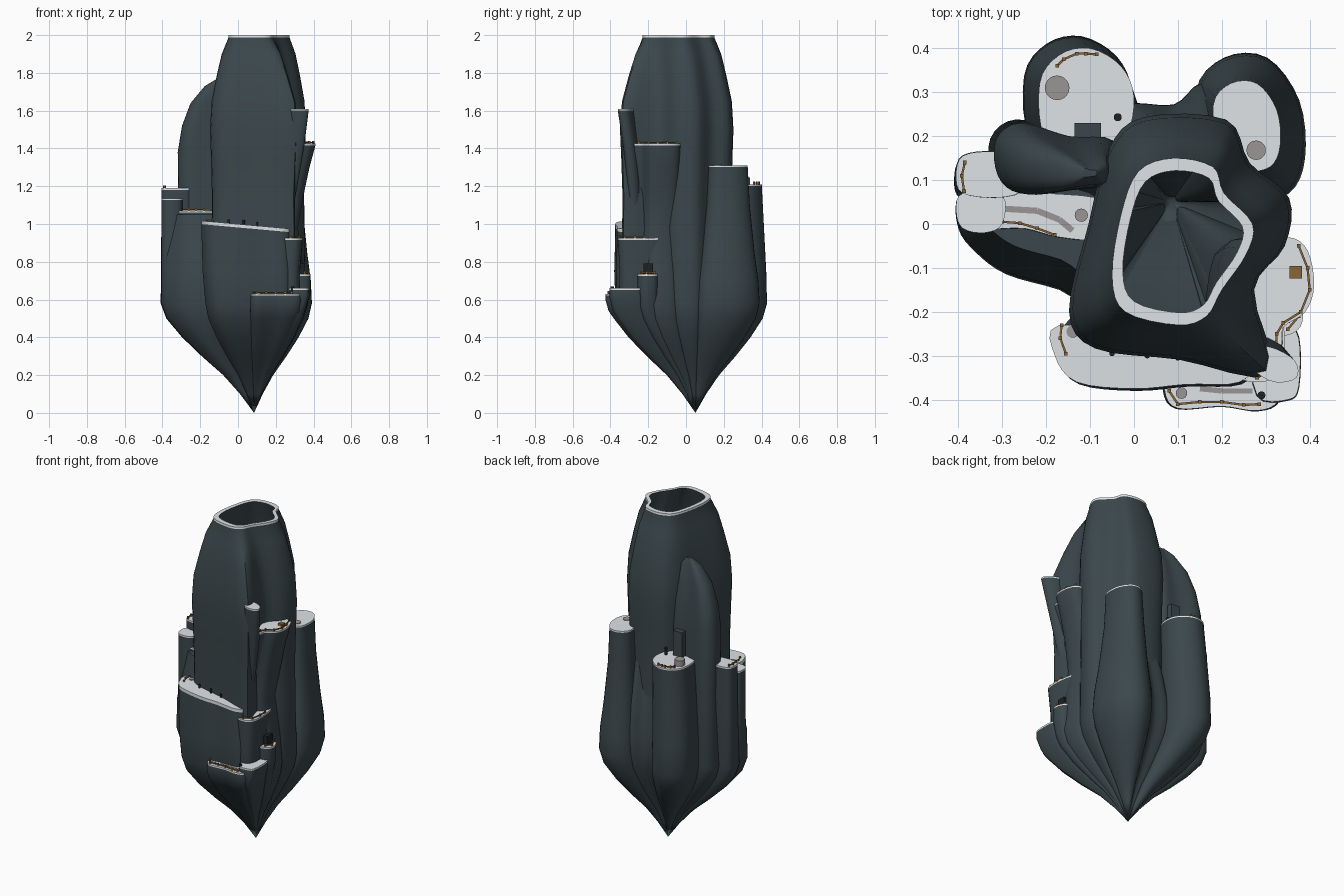
import bpy, bmesh, math
from mathutils import Vector

if "Cube" in bpy.data.objects:
    bpy.data.objects.remove(bpy.data.objects["Cube"])

TIP = Vector((0.085, 0.05, 0))
# how far the outline still is from the tip, below the belly
TAPER = [(0.50, .94), (0.40, .77), (0.30, .56), (0.20, .33), (0.10, .15)]


def material(name, rgb):
    m = bpy.data.materials.new(name)
    m.diffuse_color = (*rgb, 1)
    m.use_nodes = True
    m.node_tree.nodes["Principled BSDF"].inputs["Base Color"].default_value = m.diffuse_color
    return m


ROCK = material("slate rock", (0.044, 0.064, 0.072))
SNOW = material("pale cap", (0.80, 0.84, 0.87))
WOOD = material("brown wood", (0.25, 0.13, 0.04))
GREY = material("stone grey", (0.32, 0.30, 0.30))
DARK = material("near black", (0.012, 0.015, 0.018))


def finish(name, bm, mats, angle=None):
    bmesh.ops.recalc_face_normals(bm, faces=bm.faces)
    me = bpy.data.meshes.new(name)
    bm.to_mesh(me)
    bm.free()
    for m in mats:
        me.materials.append(m)
    ob = bpy.data.objects.new(name, me)
    bpy.context.collection.objects.link(ob)
    if angle:
        bpy.ops.object.select_all(action='DESELECT')
        ob.select_set(True)
        bpy.context.view_layer.objects.active = ob
        bpy.ops.object.shade_smooth_by_angle(angle=math.radians(angle))
    return ob


def smooth_loop(pts, k=4):
    """Closed Catmull-Rom curve through the outline points."""
    p = [Vector(q) for q in pts]
    n, out = len(p), []
    for i in range(n):
        a, b, c, d = p[i - 1], p[i], p[(i + 1) % n], p[(i + 2) % n]
        for j in range(k):
            t = j / k
            out.append(0.5 * (2 * b + (c - a) * t + (2 * a - 5 * b + 4 * c - d) * t * t
                              + (3 * b - a - 3 * c + d) * t ** 3))
    return out


def centre(pts):
    return sum(pts, Vector((0, 0))) / len(pts)


def to_tip(ring):
    return [[TIP.lerp(Vector((v.x, v.y, 0)), f) + Vector((0, 0, z)) for v in ring] for z, f in TAPER]


def bridge(bm, r1, r2, mat=0):
    n = len(r1)
    for i in range(n):
        bm.faces.new((r1[i], r1[(i + 1) % n], r2[(i + 1) % n], r2[i])).material_index = mat


def fan(bm, ring, co):
    t = bm.verts.new(co)
    for i in range(len(ring)):
        bm.faces.new((ring[i - 1], ring[i], t))


def column(name, pts, secs, cap=.009, tilt=0):
    """Rock column: sections (z, scale, dx, dy) from the cap down to the belly, then to the tip."""
    loop = smooth_loop(pts)
    c = centre(loop)
    rings = []
    for i, (z, s, dx, dy) in enumerate(secs):
        ring = []
        for v in loop:
            q = c + (v - c) * s
            ring.append(Vector((q.x + dx, q.y + dy, z + (tilt * (v.x - c.x) if i == 0 else 0))))
        rings.append(ring)
        if i == 0 and cap:
            rings.append([v - Vector((0, 0, cap)) for v in ring])
    rings += to_tip(rings[-1])
    bm = bmesh.new()
    vr = [[bm.verts.new(v) for v in r] for r in rings]
    for i in range(len(vr) - 1):
        bridge(bm, vr[i], vr[i + 1], 1 if cap and i == 0 else 0)
    bm.faces.new(vr[0]).material_index = 1 if cap else 0
    fan(bm, vr[-1], TIP)
    finish(name, bm, [ROCK, SNOW], 40)


# hollow main tower: a small rim outline blends into a wide body outline
rim = smooth_loop([(.09, .15), (.18, .13), (.205, .07), (.27, 0), (.255, -.07), (.20, -.15),
                   (.165, -.21), (.10, -.23), (-.02, -.20), (-.05, -.12), (-.03, .02), (.01, .12)])
body = smooth_loop([(.02, .245), (.21, .24), (.265, .14), (.355, .06), (.345, -.05), (.275, -.15),
                    (.312, -.345), (.10, -.31), (-.09, -.285), (-.15, -.20), (-.105, 0), (-.06, .17)])
MIX = [(2.0, 0), (1.9, .36), (1.79, .62), (1.65, .9), (1.5, .98), (1.35, .93), (1.15, .88), (.9, .9), (.58, .97)]


def tower_rings(scale):
    out = []
    for z, m in MIX:
        ring = [a.lerp(b, m) for a, b in zip(rim, body)]
        c = centre(ring)
        out.append([(c + (v - c) * scale).to_3d() + Vector((0, 0, z)) for v in ring])
    return out + to_tip(out[-1])


bm = bmesh.new()
outer = [[bm.verts.new(v) for v in r] for r in tower_rings(1)]
inner = [[bm.verts.new(v) for v in r] for r in tower_rings(.85)]
lip = [bm.verts.new(v.co - Vector((0, 0, .012))) for v in outer[0]]
bridge(bm, inner[0], outer[0], 1)
bridge(bm, outer[0], lip, 1)
bridge(bm, lip, outer[1])
for i in range(len(outer) - 1):
    if i:
        bridge(bm, outer[i], outer[i + 1])
    bridge(bm, inner[i], inner[i + 1])
fan(bm, outer[-1], TIP)
fan(bm, inner[-1], TIP + Vector((0, 0, .06)))
finish("main_tower", bm, [ROCK, SNOW], 40)

# surrounding columns
column("back_left_column", [(-.20, .19), (-.10, .17), (-.02, .20), (0, .29), (-.03, .36), (-.10, .40),
                            (-.17, .385), (-.215, .32)],
       [(1.21, 1, 0, 0), (1.0, 1.05, -.01, .005), (.75, 1.12, -.02, .01), (.58, 1.14, -.02, .012)])
column("back_right_column", [(.20, .15), (.25, .12), (.31, .13), (.333, .18), (.325, .26), (.28, .32),
                             (.22, .32), (.18, .27)],
       [(1.31, 1, 0, 0), (1.1, 1.1, 0, 0), (.85, 1.35, .007, -.002), (.7, 1.55, .012, -.003), (.58, 1.63, .012, -.005)])
column("back_web", [(-.04, .18), (-.02, .27), (.09, .272), (.15, .32), (.22, .30), (.25, .18), (.1, .15)],
       [(1.15, .6, .02, -.06), (.9, .85, .01, -.02), (.7, .97, 0, 0), (.58, 1, 0, 0)], cap=0)
column("left_shoulder", [(-.31, .11), (-.26, .07), (-.15, .08), (-.05, .10), (-.05, .19), (-.15, .20),
                         (-.26, .23), (-.315, .19)],
       [(1.765, .12, .09, -.03), (1.73, .42, .07, -.03), (1.64, .70, .03, -.02), (1.52, .9, .01, -.01),
        (1.38, 1, 0, 0), (1.0, 1, .005, 0), (.58, 1.1, 0, 0)], cap=0)
column("left_high_ledge", [(-.39, .07), (-.31, .06), (-.25, .08), (-.25, .15), (-.32, .165), (-.39, .155), (-.405, .11)],
       [(1.19, 1, 0, 0), (.9, 1.02, 0, 0), (.58, 1.06, 0, -.01)])
column("left_mid_ledge", [(-.39, -.01), (-.34, -.02), (-.30, 0), (-.30, .065), (-.39, .07), (-.405, .03)],
       [(1.135, 1, 0, 0), (.9, 1, 0, 0), (.58, 1.06, .002, -.005)])
column("left_low_ledge", [(-.35, -.005), (-.25, -.01), (-.17, -.03), (-.08, -.03), (-.06, .05), (-.20, .07), (-.34, .07)],
       [(1.07, 1, 0, 0), (.9, 1, 0, -.01), (.58, 1.05, .01, -.03)])
column("left_flank", [(-.40, -.01), (-.36, -.065), (-.29, -.115), (-.17, -.15), (-.08, -.19), (-.05, 0), (-.30, .07), (-.395, .06)],
       [(1.05, .86, .015, .055), (.9, .93, .01, .03), (.75, .99, 0, .005), (.58, 1, 0, 0)], cap=0)
column("right_flared_column", [(.24, -.26), (.33, -.28), (.34, -.235), (.39, -.20), (.41, -.14), (.395, -.06),
                               (.35, -.03), (.26, -.05)],
       [(1.425, 1, 0, 0), (1.3, .98, -.03, 0), (1.15, .95, -.06, 0), (.98, .9, -.085, -.01), (.75, .95, -.06, -.01),
        (.58, 1.0, -.05, -.01)])
column("front_right_fin", [(.27, -.33), (.32, -.36), (.37, -.35), (.365, -.31), (.31, -.28), (.25, -.28)],
       [(1.61, 1, 0, 0), (1.4, 1, -.025, .03), (1.2, 1, -.06, .05), (.98, 1, -.1, .06), (.58, 1, -.08, .04)])
column("front_wall", [(-.17, -.23), (-.18, -.30), (-.13, -.36), (0, -.375), (.12, -.365), (.24, -.36),
                      (.285, -.30), (.24, -.24), (.06, -.25)],
       [(.995, 1, 0, 0), (.93, 1, 0, 0), (.75, 1.0, .005, -.005), (.58, .98, .015, 0)], cap=.018, tilt=-.09)
column("front_right_ledge", [(.20, -.32), (.28, -.36), (.335, -.33), (.34, -.22), (.31, -.13), (.20, -.14)],
       [(.925, 1, 0, 0), (.75, .93, -.01, 0), (.58, .95, -.01, 0)])
column("right_small_ledge", [(.28, -.25), (.36, -.25), (.385, -.21), (.36, -.155), (.28, -.15)],
       [(.735, 1, 0, 0), (.64, 1, 0, 0), (.56, 1, -.02, 0)])
column("front_corner_ledge", [(.28, -.39), (.35, -.40), (.375, -.37), (.375, -.26), (.34, -.23), (.27, -.26)],
       [(.66, 1, 0, 0), (.62, 1.03, 0, 0), (.55, 1, -.02, .01)])
column("front_low_ledge", [(.07, -.38), (.10, -.42), (.20, -.415), (.28, -.425), (.33, -.40), (.34, -.31), (.20, -.29), (.09, -.32)],
       [(.63, 1, 0, 0), (.60, 1.03, 0, 0), (.54, 1, -.005, .015)])


# small fittings
def disc(name, x, y, z, r, h, mat):
    bm = bmesh.new()
    bmesh.ops.create_cone(bm, cap_ends=True, segments=20, radius1=r, radius2=r, depth=h)
    bmesh.ops.translate(bm, verts=bm.verts, vec=(x, y, z + h / 2))
    finish(name, bm, [mat], 40)


def box(bm, a, b, w, h):
    """Bar of width w and height h from a to b."""
    a, b = Vector(a), Vector(b)
    d = (b - a).to_2d().normalized()
    s, u = Vector((-d.y, d.x, 0)) * w / 2, Vector((0, 0, h))
    q = [a - s, b - s, b + s, a + s]
    lo, hi = [bm.verts.new(v) for v in q], [bm.verts.new(v + u) for v in q]
    bm.faces.new(lo)
    bm.faces.new(hi)
    bridge(bm, lo, hi)


def strip(name, pts, z, w, h, mat, posts=False):
    bm = bmesh.new()
    for p, q in zip(pts, pts[1:]):
        box(bm, (*p, z), (*q, z), w, h)
    if posts:
        for x, y in pts:
            box(bm, (x - .004, y, z - .005), (x + .004, y, z - .005), .008, .016)
    finish(name, bm, [mat])


rails = {
    "back_left_rail": (1.214, [(-.175, .36), (-.16, .375), (-.13, .388), (-.11, .388), (-.085, .386)]),
    "left_high_rail": (1.194, [(-.385, .14), (-.392, .11), (-.387, .075)]),
    "left_low_rail": (1.074, [(-.30, .005), (-.26, .002), (-.22, -.01), (-.18, -.025)]),
    "right_rail": (1.429, [(.375, -.05), (.395, -.10), (.40, -.15), (.38, -.20), (.34, -.225), (.325, -.25), (.323, -.28)]),
    "front_wall_rail": (1.012, [(-.165, -.23), (-.168, -.26), (-.155, -.295)]),
    "front_low_rail": (.634, [(.08, -.38), (.10, -.41), (.15, -.405), (.20, -.405), (.25, -.412), (.285, -.41)]),
    "front_right_rail": (.929, [(.28, -.35), (.325, -.325), (.335, -.27), (.335, -.22)]),
    "right_small_rail": (.739, [(.35, -.24), (.375, -.21), (.355, -.165)]),
}
for n, (z, p) in rails.items():
    strip(n, p, z, .005, .006, WOOD, True)

strip("left_path", [(-.30, .035), (-.22, .03), (-.17, .01), (-.14, -.015)], 1.07, .014, .003, GREY)
strip("front_path", [(.15, -.375), (.20, -.38), (.27, -.38)], .63, .012, .003, GREY)
disc("stone_barrel", -.175, .31, 1.21, .028, .035, GREY)
for i, (x, y, z, r) in enumerate([(.278, .168, 1.31, .022), (-.12, .02, 1.07, .015), (.108, -.385, .63, .013),
                                  (-.14, -.245, 1.012, .014)]):
    disc("stone_slab_%d" % i, x, y, z, r, .004, GREY)
for i, (x, y, z) in enumerate([(-.037, .243, 1.21), (.29, -.39, .63), (-.05, -.295, 1.0), (.03, -.30, .995), (.1, -.305, .985)]):
    disc("dark_post_%d" % i, x, y, z, .009 if i < 2 else .006, .04 if i < 2 else .025, DARK)
for n, a, b, w, h, m in [("back_doorway", (-.135, .205, 1.2), (-.075, .205, 1.2), .05, .16, ROCK),
                         ("right_doorway", (.34, -.225, .73), (.34, -.175, .73), .03, .06, DARK),
                         ("wooden_crate", (.354, -.11, 1.425), (.382, -.11, 1.425), .028, .012, WOOD)]:
    bm = bmesh.new()
    box(bm, a, b, w, h)
    finish(n, bm, [m])
